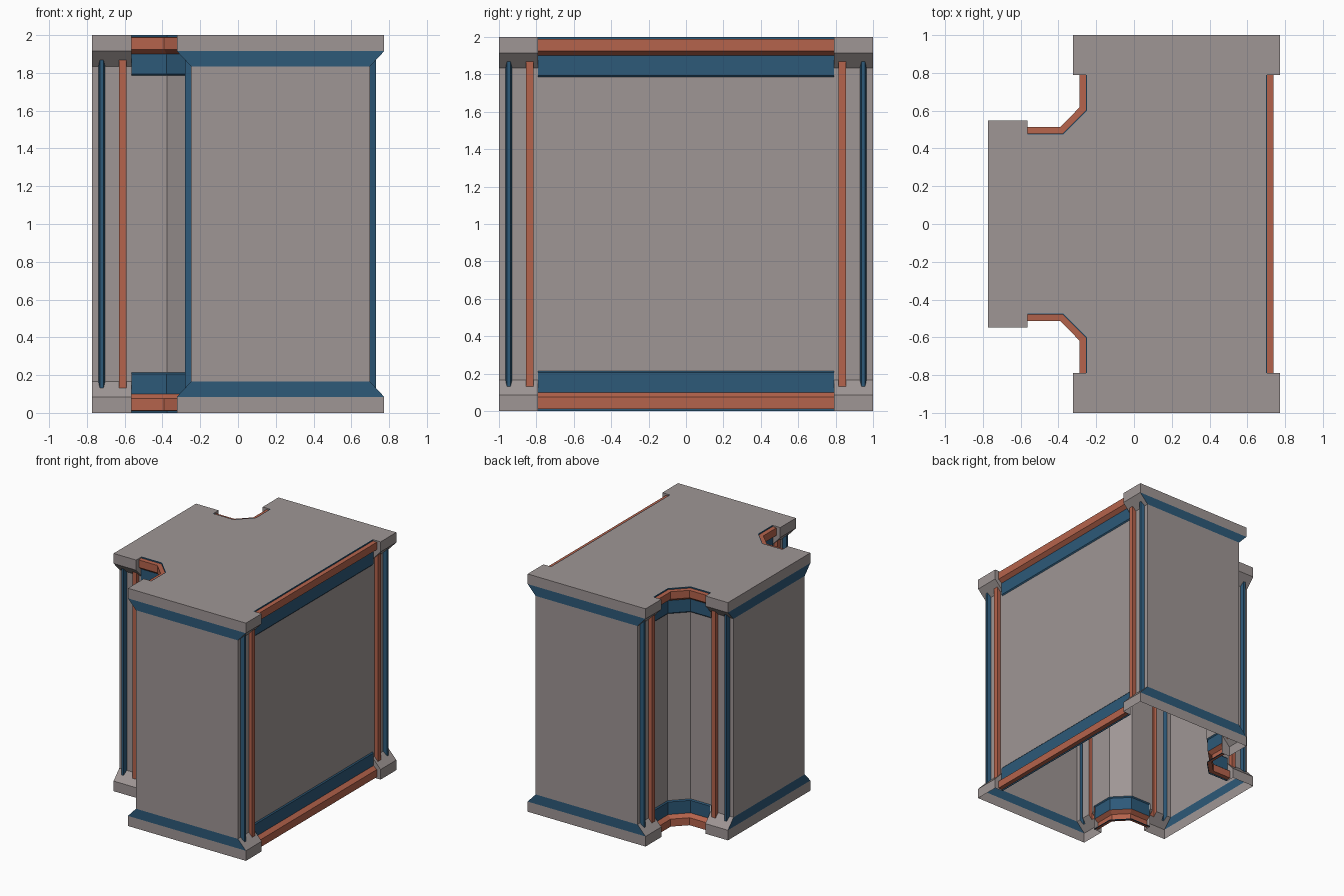
import bpy, bmesh
from mathutils import Vector

if "Cube" in bpy.data.objects:
    bpy.data.objects.remove(bpy.data.objects["Cube"])

COL = {"warm_grey": (0.345, 0.305, 0.300, 1), "dark_blue": (0.026, 0.100, 0.190, 1),
       "rust_orange": (0.46, 0.125, 0.072, 1)}
MATS = []
for name, c in COL.items():
    m = bpy.data.materials.new(name)
    m.diffuse_color = c
    m.use_nodes = True
    m.node_tree.nodes["Principled BSDF"].inputs["Base Color"].default_value = m.diffuse_color
    MATS.append(m)
GREY, BLUE, RUST = 0, 1, 2

H = 2.0                  # total height
D = 0.075                # depth the corner blocks stick out
CAP, SLOPE = 0.085, 0.165  # heights of block edge and of the end of its slope
CW = 0.21                # corner column width
XO, XI = 0.774, 0.699    # right side, outer and inner
NX, NY = -0.249, 0.473   # inner planes of the corner alcoves


def finish(bm, name):
    bmesh.ops.remove_doubles(bm, verts=bm.verts[:], dist=0.0002)
    me = bpy.data.meshes.new(name)
    bm.to_mesh(me)
    bm.free()
    for m in MATS:
        me.materials.append(m)
    ob = bpy.data.objects.new(name, me)
    bpy.context.collection.objects.link(ob)
    return ob


def face(bm, pts, mat, facing=None):
    f = bm.faces.new([bm.verts.new(p) for p in pts])
    f.material_index = mat
    f.normal_update()
    if facing is not None and f.normal.dot(facing) < 0:
        f.normal_flip()


def right_of(d):
    return Vector((d.y, -d.x))


# column cross-section: along, out, colour of the segment that follows
BUMPS = [(0, 0, GREY), (0.035, 0, BLUE), (0.043, 0.032, BLUE), (0.062, 0.032, BLUE),
         (0.070, 0, GREY), (0.145, 0, RUST), (0.145, 0.032, RUST), (0.185, 0.032, RUST),
         (0.185, 0, GREY), (CW, 0, GREY)]


def column(name, corner, u, n, at_start):
    """Corner column with ribs, between a flared block at top and bottom."""
    bm = bmesh.new()

    def rows(s, d):
        zs = SLOPE - d * (SLOPE - CAP) / D
        b = corner + u * s
        return [(b + n * o).to_3d() + Vector((0, 0, z)) for o, z in
                ((D, 0), (D, CAP), (d, zs), (d, H - zs), (D, H - CAP), (D, H))]

    for (s0, d0, mat), (s1, d1, _) in zip(BUMPS, BUMPS[1:]):
        a, b = rows(s0, d0), rows(s1, d1)
        if not at_start:
            a, b = b, a
        for r in range(5):
            if r != 2 and s0 == s1:
                continue
            face(bm, (a[r], b[r], b[r + 1], a[r + 1]), mat if r == 2 else GREY)
    # cheeks of the blocks towards the recess
    for flip in (False, True):
        pts = []
        for o, z in ((0, 0), (D, 0), (D, CAP), (0, SLOPE)):
            p = (corner + u * CW + n * o).to_3d()
            p.z = H - z if flip else z
            pts.append(p)
        face(bm, pts, GREY, u.to_3d())
    finish(bm, name)


# recess cross-section, lower half: out, height, colour of the segment above
HALF = [(0, 0, BLUE), (0.005, 0, BLUE), (0.005, 0.010, RUST), (0.040, 0.012, RUST),
        (0.040, 0.075, RUST), (0.008, 0.100, BLUE), (0.008, 0.205, BLUE), (0, 0.214, GREY)]
PROFILE = HALF + [(o, H - z, HALF[max(i - 1, 0)][2])
                  for i, (o, z, _) in reversed(list(enumerate(HALF)))]


def recess(name, path):
    """Wall with trim bands and rails swept along a plan path."""
    bm = bmesh.new()
    dirs = [(b - a).normalized() for a, b in zip(path, path[1:])]
    mitre = []
    for i in range(len(path)):
        n0 = right_of(dirs[max(i - 1, 0)])
        n1 = right_of(dirs[min(i, len(dirs) - 1)])
        mitre.append((n0 + n1) / (1 + n0.dot(n1)))

    def pt(i, o, z):
        q = path[i] + mitre[i] * o
        return (q.x, q.y, z)

    for i in range(len(path) - 1):
        for (o0, z0, mat), (o1, z1, _) in zip(PROFILE, PROFILE[1:]):
            face(bm, (pt(i, o0, z0), pt(i + 1, o0, z0), pt(i + 1, o1, z1), pt(i, o1, z1)), mat)
    finish(bm, name)


def flat_wall(name, mid, u, half):
    """Flush wall whose blue bands narrow along the block slopes."""
    bm = bmesh.new()
    lev = [(half + D, 0, GREY), (half + D, CAP, BLUE), (half, SLOPE, GREY),
           (half, H - SLOPE, BLUE), (half + D, H - CAP, GREY), (half + D, H, GREY)]
    for (w0, z0, mat), (w1, z1, _) in zip(lev, lev[1:]):
        pts = []
        for w, z in ((-w0, z0), (w0, z0), (w1, z1), (-w1, z1)):
            q = mid + u * w
            pts.append((q.x, q.y, z))
        face(bm, pts, mat)
    finish(bm, name)


# plan paths, counter-clockwise, from block corner to block corner
PATHS = {
    "right_side": [(XI, -1), (XI, 1)],
    "back_alcove": [(NX, 1), (NX, 0.60), (-0.375, NY), (-XO, NY)],
    "front_alcove": [(-XO, -NY), (-0.375, -NY), (NX, -0.60), (NX, -1)],
}
roof = []
for name, raw in PATHS.items():
    p = [Vector(q) for q in raw]
    u0 = (p[1] - p[0]).normalized()
    u1 = (p[-2] - p[-1]).normalized()
    n0, n1 = right_of(u0), right_of(-u1)
    column(name + "_first_column", p[0], u0, n0, True)
    column(name + "_last_column", p[-1], u1, n1, False)
    inner = [p[0] + u0 * CW] + p[1:-1] + [p[-1] + u1 * CW]
    recess(name + "_wall", inner)
    roof += [p[0] + n0 * D, inner[0] + n0 * D] + inner + [inner[-1] + n1 * D, p[-1] + n1 * D]

# flush walls
cx, hw = (XI + NX) / 2, (XI - NX) / 2
flat_wall("front_wall", Vector((cx, -1)), Vector((1, 0)), hw)
flat_wall("back_wall", Vector((cx, 1)), Vector((-1, 0)), hw)
flat_wall("left_wall", Vector((-XO, 0)), Vector((0, -1)), NY)

# roof plate (the underside is open)
bm = bmesh.new()
face(bm, [(q.x, q.y, H) for q in roof], GREY, Vector((0, 0, 1)))
finish(bm, "roof")
